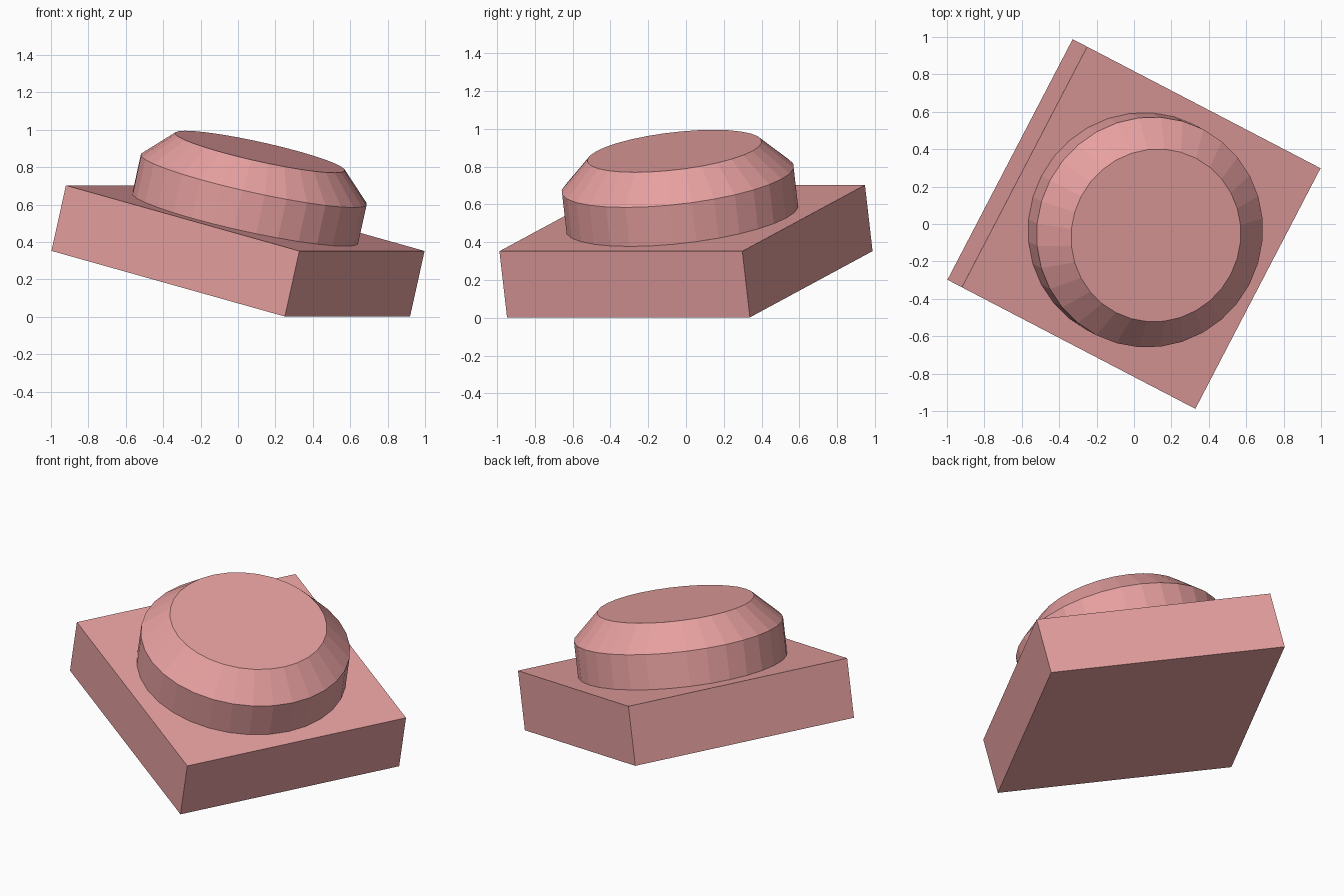
import bpy, bmesh
from math import radians
from mathutils import Matrix, Vector

if "Cube" in bpy.data.objects:
    bpy.data.objects.remove(bpy.data.objects["Cube"])

SIDE, THICK = 1.45, 0.361            # square base plate
RADIUS, TOP_RADIUS = 0.62, 0.465     # round button
WALL, CHAMFER = 0.213, 0.153
SEGMENTS = 32

# Whole model is turned about z and tilted, resting on one bottom edge
POSE = (Matrix.Translation((0, 0, 0.3525))
        @ Matrix.Rotation(radians(-27.5), 4, 'Z')
        @ Matrix.Rotation(radians(14), 4, 'Y'))

red = bpy.data.materials.new("red")
red.diffuse_color = (0.8, 0.35, 0.35, 1)
red.use_nodes = True
red.node_tree.nodes["Principled BSDF"].inputs["Base Color"].default_value = red.diffuse_color


def add_object(name, bm):
    mesh = bpy.data.meshes.new(name)
    bmesh.ops.recalc_face_normals(bm, faces=bm.faces)
    bm.to_mesh(mesh)
    bm.free()
    mesh.materials.append(red)
    obj = bpy.data.objects.new(name, mesh)
    obj.matrix_world = POSE
    bpy.context.collection.objects.link(obj)


# Base plate
bm = bmesh.new()
bmesh.ops.create_cube(bm, size=1)
bmesh.ops.scale(bm, vec=(SIDE, SIDE, THICK), verts=bm.verts)
add_object("base_plate", bm)

# Round button: straight wall, then a wide chamfer to the flat top
bm = bmesh.new()
bmesh.ops.create_cone(bm, cap_ends=True, segments=SEGMENTS,
                      radius1=RADIUS, radius2=RADIUS, depth=WALL)
bmesh.ops.translate(bm, vec=(0, 0, THICK / 2 + WALL / 2), verts=bm.verts)
top = max(bm.faces, key=lambda f: f.calc_center_median().z)
rim = bmesh.ops.extrude_discrete_faces(bm, faces=[top])["faces"][0]
k = TOP_RADIUS / RADIUS
for v in rim.verts:
    v.co = Vector((v.co.x * k, v.co.y * k, v.co.z + CHAMFER))
add_object("round_button", bm)
